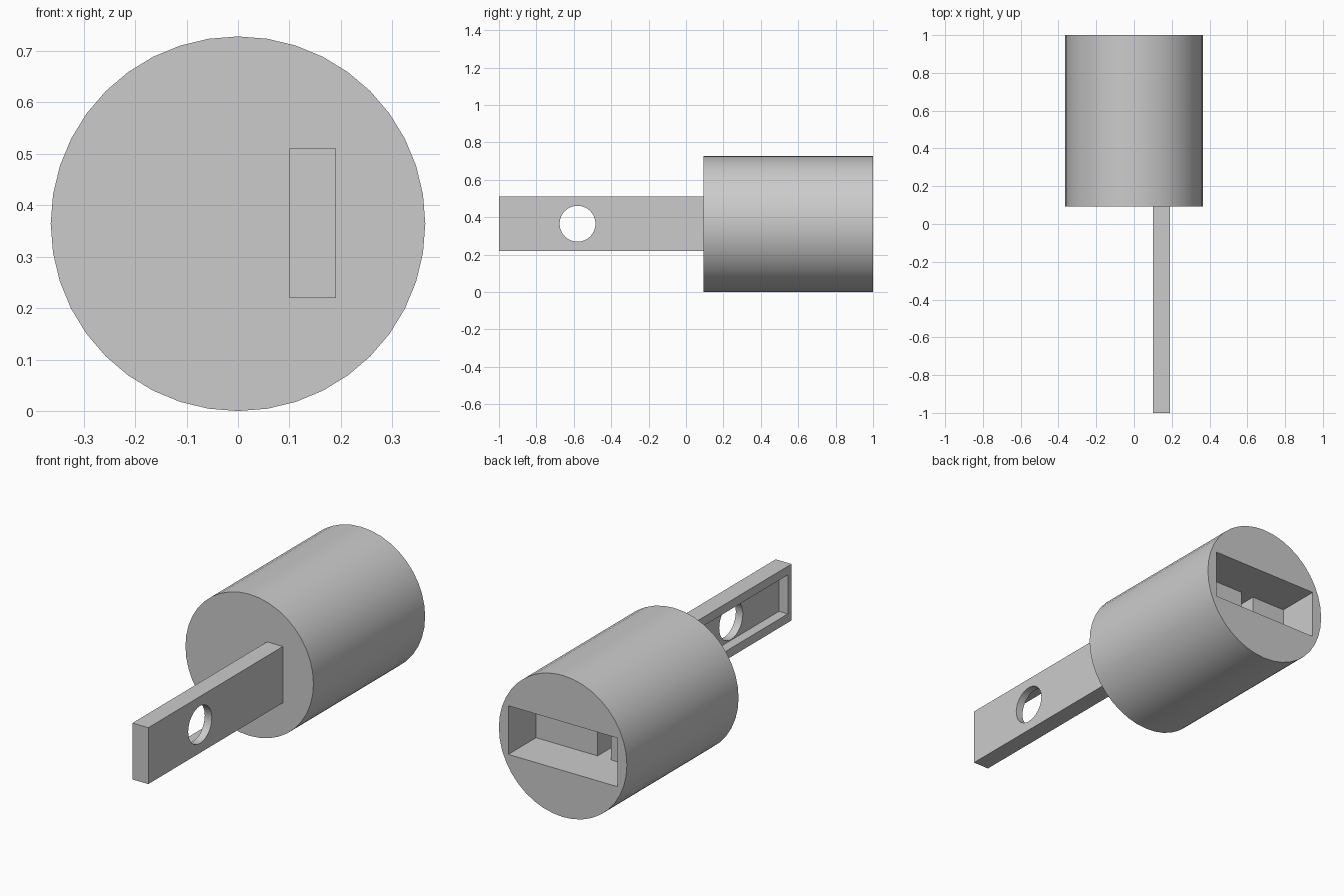
import bpy
import math

cube = bpy.data.objects.get("Cube")
if cube:
    bpy.data.objects.remove(cube, do_unlink=True)

# Single grey material
grey = bpy.data.materials.new("plain grey")
grey.use_nodes = True
colour = (0.6, 0.6, 0.6, 1)
grey.diffuse_color = colour
grey.node_tree.nodes["Principled BSDF"].inputs["Base Color"].default_value = colour

MID_Z = 0.364
FACE_Y = 0.093


def box(name, x, y, z):
    """Box from (min, max) pairs on each axis."""
    bpy.ops.mesh.primitive_cube_add(size=1)
    ob = bpy.context.object
    ob.name = name
    ob.location = [(a + b) / 2 for a, b in (x, y, z)]
    ob.scale = [b - a for a, b in (x, y, z)]
    bpy.ops.object.transform_apply(location=True, rotation=True, scale=True)
    ob.data.materials.append(grey)
    return ob


def cylinder(name, radius, length, centre, rotation, sides):
    bpy.ops.mesh.primitive_cylinder_add(vertices=sides, radius=radius, depth=length,
                                        location=centre, rotation=rotation)
    ob = bpy.context.object
    ob.name = name
    bpy.ops.object.transform_apply(location=True, rotation=True, scale=True)
    ob.data.materials.append(grey)
    return ob


def cut(target, cutters):
    """Subtract each cutter from the target and discard it."""
    bpy.ops.object.select_all(action="DESELECT")
    bpy.context.view_layer.objects.active = target
    target.select_set(True)
    for cutter in cutters:
        mod = target.modifiers.new("cut", "BOOLEAN")
        mod.operation = "DIFFERENCE"
        mod.solver = "EXACT"
        mod.object = cutter
        bpy.ops.object.modifier_apply(modifier=mod.name)
        bpy.data.objects.remove(cutter, do_unlink=True)
    bpy.ops.object.shade_smooth_by_angle(angle=math.radians(30))


# Round body with a wide socket in the back and a deeper narrow slot inside it
body = cylinder("round_body", MID_Z, 1 - FACE_Y, (0, (1 + FACE_Y) / 2, MID_Z),
                (math.pi / 2, 0, 0), 40)
socket_z = (MID_Z - 0.125, MID_Z + 0.125)
cut(body, [
    box("socket_cutter", (-0.31, 0.31), (0.775, 1.1), socket_z),
    box("slot_cutter", (-0.115, -0.04), (0.3, 1.05), socket_z),
])

# Flat blade with a shallow recess on its inner side and a round hole
blade = box("blade", (0.1, 0.19), (-1, FACE_Y + 0.01), (0.22, 0.51))
cut(blade, [
    box("recess_cutter", (0, 0.15), (-0.97, FACE_Y - 0.01), (0.265, 0.465)),
    cylinder("hole_cutter", 0.096, 0.4, (0.145, -0.58, 0.365),
             (0, math.pi / 2, 0), 32),
])
